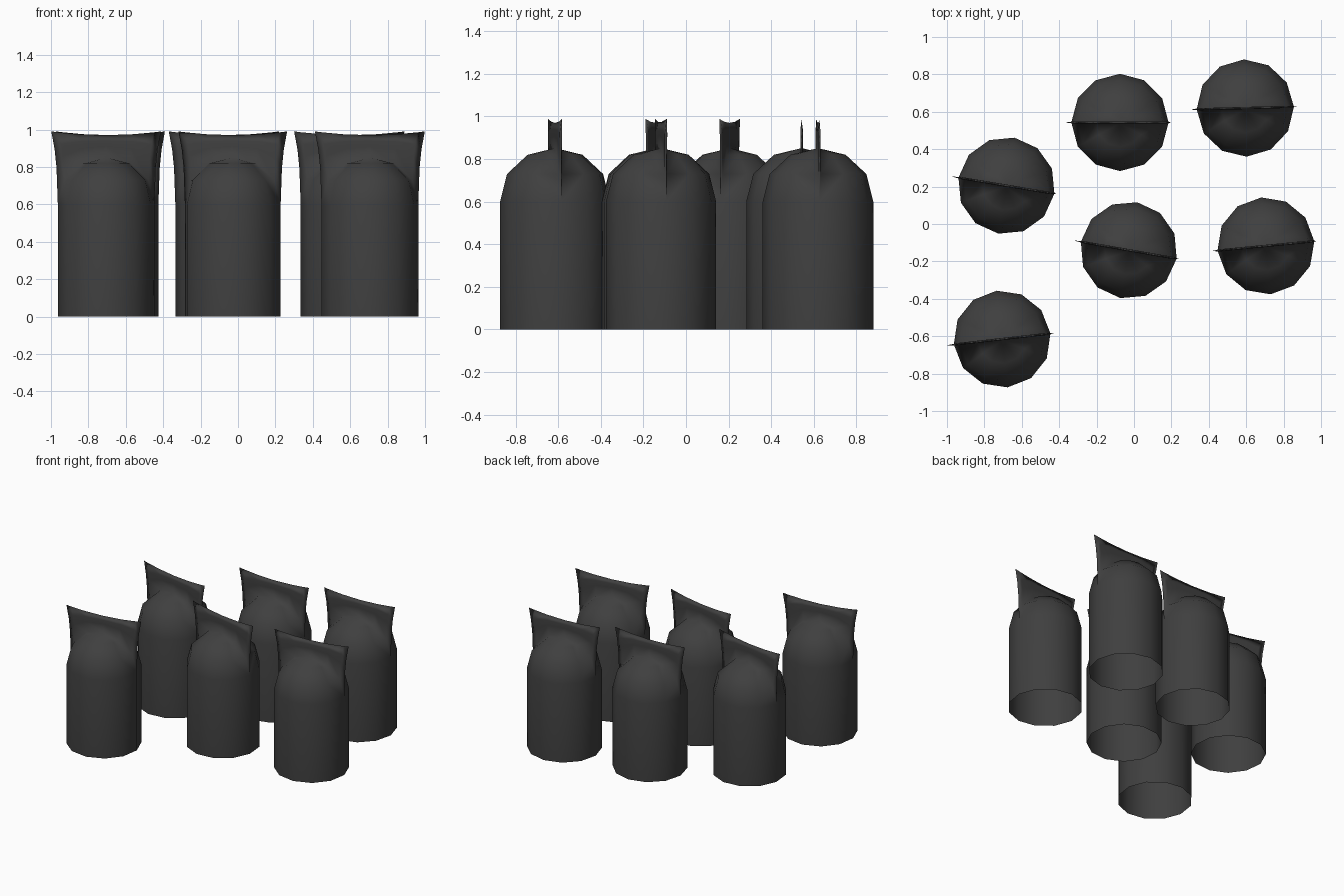
import bpy, bmesh
from math import sin, cos, pi, radians

cube = bpy.data.objects.get("Cube")
if cube:
    bpy.data.objects.remove(cube)

# Dark bag material
dark = bpy.data.materials.new("charcoal")
dark.use_nodes = True
color = (0.05, 0.05, 0.05, 1)
dark.diffuse_color = color
bsdf = dark.node_tree.nodes["Principled BSDF"]
bsdf.inputs["Base Color"].default_value = color
bsdf.inputs["Roughness"].default_value = 0.8

RADIUS = 0.26
POLE = 0.85
THICK = 0.006
BODY = [(RADIUS, 0), (RADIUS, 0.6), (0.227, 0.73), (0.13, 0.82)]   # radius, height
SEAL = [(0.5, 0.267), (0.75, 0.277), (1, 0.295)]                  # rise, half width


def half_bag(bm, side):
    """One half of a bag: round body, domed shoulder and one sheet of the top seal."""
    rings = []
    for k, (r, z) in enumerate(BODY):
        ring = []
        for j in range(7):
            a = j * pi / 6
            y = r * sin(a)
            if j in (0, 6):
                y = THICK if k > 1 else 0
            ring.append(bm.verts.new((r * cos(a), side * y, z)))
        rings.append(ring)
    pole = bm.verts.new((0, side * THICK, POLE))
    for low, high in zip(rings, rings[1:]):
        for j in range(6):
            bm.faces.new((low[j], low[j + 1], high[j + 1], high[j]))
    for j in range(6):
        bm.faces.new((rings[-1][j], rings[-1][j + 1], pole))

    # Flat seal rising from the crest of the dome
    rim = [r[0] for r in rings[1:]] + [pole] + [r[6] for r in reversed(rings[1:])]
    previous = rim
    for rise, width in SEAL:
        row = []
        for i, v in enumerate(rim):
            u = v.co.x / RADIUS
            top = 0.97 + 0.02 * u * u
            z = v.co.z + (top - v.co.z) * rise
            edge = i in (0, len(rim) - 1) or rise == 1
            row.append(bm.verts.new((u * width, 0 if edge else side * THICK, z)))
        for i in range(len(rim) - 1):
            bm.faces.new((previous[i], previous[i + 1], row[i + 1], row[i]))
        previous = row


# Shared bag mesh
bm = bmesh.new()
for side in (1, -1):
    half_bag(bm, side)
bmesh.ops.remove_doubles(bm, verts=bm.verts, dist=0.0005)
bmesh.ops.recalc_face_normals(bm, faces=bm.faces)
for f in bm.faces:
    f.smooth = True
mesh = bpy.data.meshes.new("bag")
bm.to_mesh(mesh)
bm.free()
mesh.materials.append(dark)

# Six bags: x, y, turn in degrees
PLACES = [(0.595, 0.62, 1.5), (-0.075, 0.543, 0), (-0.682, 0.205, -9.5),
          (-0.028, -0.14, -10), (0.705, -0.117, 5.5), (-0.705, -0.615, 6.5)]
for n, (x, y, turn) in enumerate(PLACES, 1):
    bag = bpy.data.objects.new(f"bag_{n}", mesh)
    bag.location = (x, y, 0)
    bag.rotation_euler.z = radians(turn)
    bpy.context.collection.objects.link(bag)
